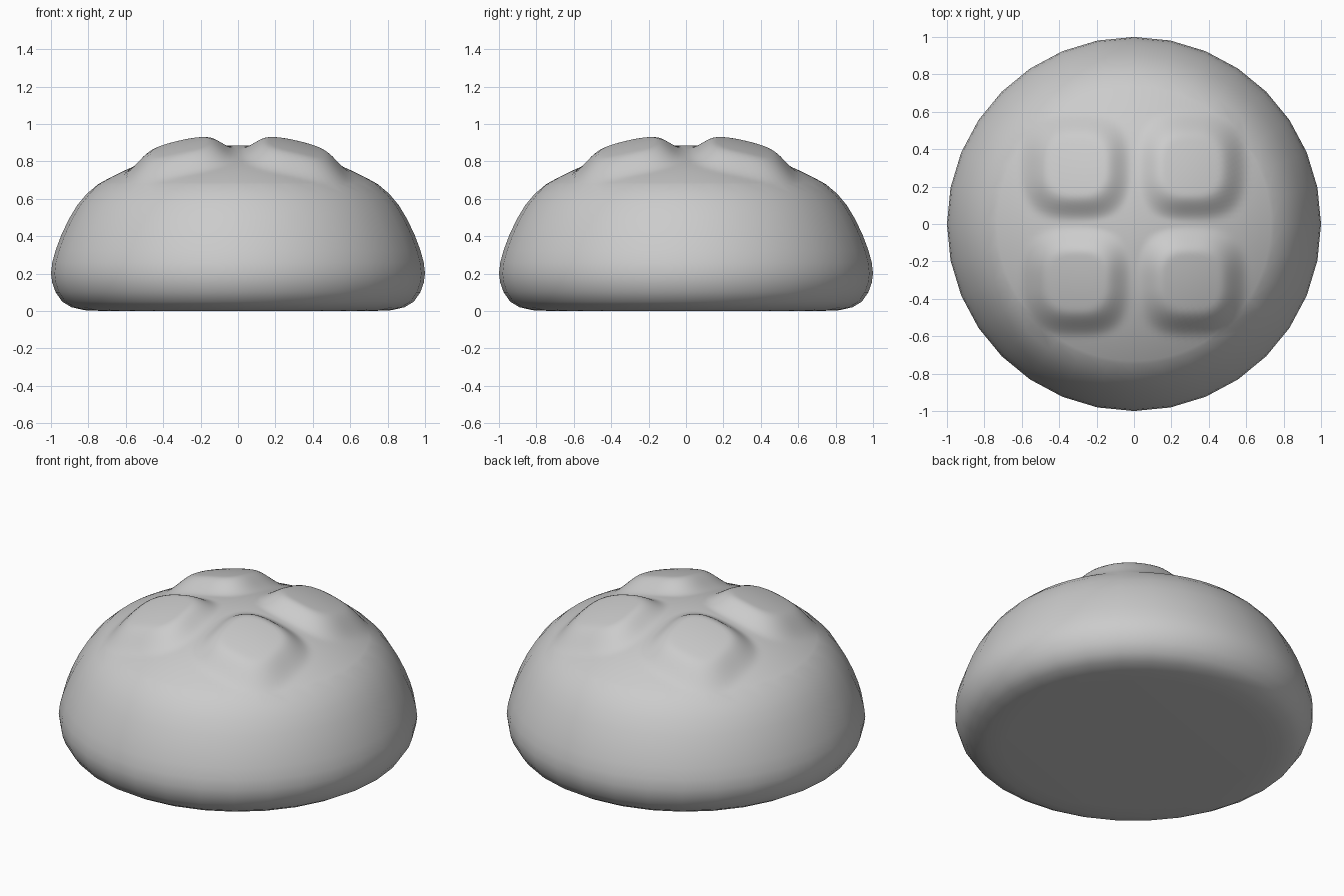
import bpy
import bmesh
from math import cos, sin, tau

cube = bpy.data.objects.get("Cube")
if cube:
    bpy.data.objects.remove(cube, do_unlink=True)

SIDES = 32          # segments of the outer wall
FINE = 4            # crown segments per wall segment
CROWN_R = 0.75      # where the finer crown begins
CROWN_RINGS = 40

# Wall profile from the flat underside up to the crown
WALL = [(0.72, 0.0), (0.82, 0.004), (0.89, 0.02), (0.94, 0.05), (0.975, 0.1),
        (0.993, 0.15), (1.0, 0.2), (0.993, 0.26), (0.975, 0.325), (0.945, 0.405),
        (0.905, 0.49), (0.86, 0.565), (0.81, 0.625)]


def lump(x, y):
    """Height of the four soft, square-rounded lumps left by the cross cut."""
    u, v = abs(abs(x) - 0.31) / 0.3, abs(abs(y) - 0.31) / 0.3
    d = (u ** 3 + v ** 3) ** (1 / 3)
    t = min(max((1 - d) / 0.5, 0), 1)
    return 0.07 * t * t * (3 - 2 * t)


def crown_height(x, y):
    rr = x * x + y * y
    return 0.885 - 0.352 * rr - 0.035 * rr * rr + lump(x, y)


def ring(bm, radius, count, height):
    verts = []
    for i in range(count):
        x, y = radius * cos(tau * i / count), radius * sin(tau * i / count)
        z = height(x, y) if callable(height) else height
        verts.append(bm.verts.new((x, y, z)))
    return verts


def bridge(bm, low, high):
    """Join two rings; the upper one may have several edges per lower edge."""
    n, k = len(low), len(high) // len(low)
    for i in range(n):
        top = [high[(i * k + j) % len(high)] for j in range(k, -1, -1)]
        bm.faces.new([low[i], low[(i + 1) % n]] + top)


bm = bmesh.new()

# Underside and wall
rings = [ring(bm, r, SIDES, z) for r, z in WALL]
bm.faces.new(rings[0][::-1])

# Crown with the cross-shaped grooves
for i in range(CROWN_RINGS):
    r = CROWN_R * (1 - i / CROWN_RINGS)
    rings.append(ring(bm, r, SIDES * FINE, crown_height))
for low, high in zip(rings, rings[1:]):
    bridge(bm, low, high)

# Close the centre of the crown
centre = bm.verts.new((0, 0, crown_height(0, 0)))
last = rings[-1]
for a, b in zip(last, last[1:] + last[:1]):
    bm.faces.new((a, b, centre))

mesh = bpy.data.meshes.new("bun")
bm.to_mesh(mesh)
bm.free()
mesh.shade_smooth()
bun = bpy.data.objects.new("bun", mesh)
bpy.context.collection.objects.link(bun)

# Single plain grey
grey = bpy.data.materials.new("plain grey")
grey.use_nodes = True
colour = (0.6, 0.6, 0.6, 1)
grey.diffuse_color = colour
grey.node_tree.nodes["Principled BSDF"].inputs["Base Color"].default_value = colour
mesh.materials.append(grey)
